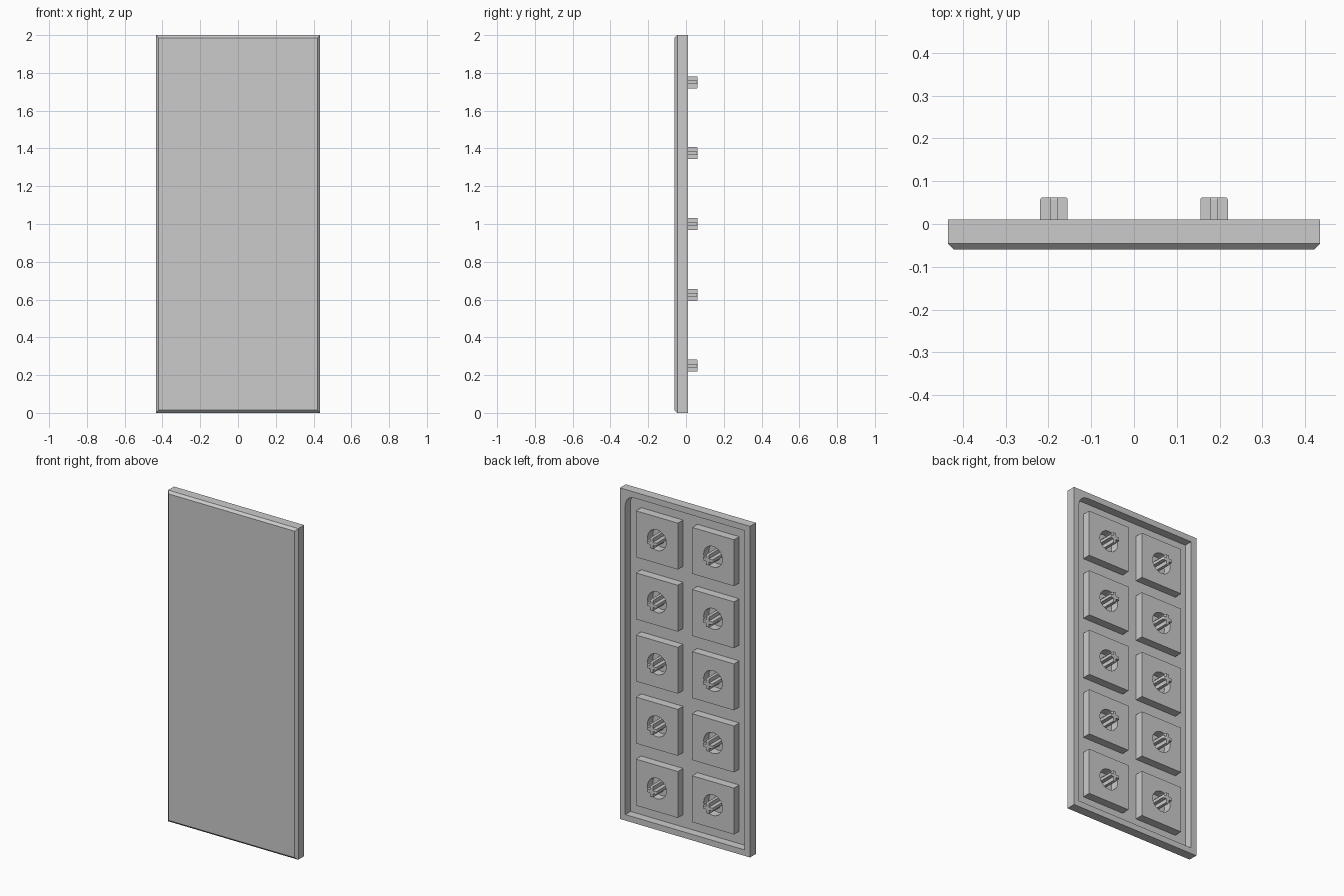
import bpy, bmesh
from math import sin, cos, pi

if "Cube" in bpy.data.objects:
    bpy.data.objects.remove(bpy.data.objects["Cube"])

grey = bpy.data.materials.new("plain_grey")
grey.use_nodes = True
grey.diffuse_color = (0.6, 0.6, 0.6, 1)
grey.node_tree.nodes["Principled BSDF"].inputs["Base Color"].default_value = (0.6, 0.6, 0.6, 1)

W, H = 0.435, 2.0
FRONT, BACK, FLOOR = -0.06, 0.01, -0.04
CHAMFER, RIM, CORNER = 0.014, 0.036, 0.06
PAD, HOLE, STEM, ARM = 0.14, 0.0625, 0.032, 0.009


def finish(name, bm):
    bmesh.ops.recalc_face_normals(bm, faces=bm.faces)
    mesh = bpy.data.meshes.new(name)
    bm.to_mesh(mesh)
    bm.free()
    mesh.materials.append(grey)
    obj = bpy.data.objects.new(name, mesh)
    bpy.context.collection.objects.link(obj)
    return obj


def prism(outline, y0, y1):
    """Extrude an (x, z) outline from y0 to y1."""
    bm = bmesh.new()
    face = bm.faces.new([bm.verts.new((x, y0, z)) for x, z in outline])
    ext = bmesh.ops.extrude_face_region(bm, geom=[face])["geom"]
    for v in ext:
        if isinstance(v, bmesh.types.BMVert):
            v.co.y = y1
    return bm


def rect(x0, x1, z0, z1):
    return [(x0, z0), (x1, z0), (x1, z1), (x0, z1)]


def arc(cx, cz, r, start, end, n):
    return [(cx + r * cos(start + (end - start) * i / n),
             cz + r * sin(start + (end - start) * i / n)) for i in range(n + 1)]


def cut(obj, cutter):
    mod = obj.modifiers.new("cut", "BOOLEAN")
    mod.operation, mod.solver, mod.object = "DIFFERENCE", "EXACT", cutter
    bpy.context.view_layer.objects.active = obj
    bpy.ops.object.modifier_apply(modifier=mod.name)
    bpy.data.objects.remove(cutter)


# Panel with a chamfered front border
bm = prism(rect(-W, W, 0, H), FRONT, BACK)
front_edges = [e for e in bm.edges if all(v.co.y < FRONT + 0.001 for v in e.verts)]
bmesh.ops.bevel(bm, geom=front_edges, offset=CHAMFER, segments=1, affect="EDGES")
panel = finish("panel", bm)

# Shallow tray in the back, with one rounded upper corner
ix, top = W - RIM, H - RIM
tray = [(-ix, RIM), (ix, RIM)] + arc(ix - CORNER, top - CORNER, CORNER, 0, pi / 2, 8) + [(-ix, top)]
cut(panel, finish("tray_cutter", prism(tray, FLOOR, BACK + 0.05)))

# Grid of square pads, each with a round socket and a cross-shaped stem
for col, x in (("left", 0.1875), ("right", -0.1875)):
    for row in range(5):
        z = 0.25 + row * 0.375
        pad = finish(f"pad_{col}_{row + 1}",
                     prism(rect(x - PAD, x + PAD, z - PAD, z + PAD), FLOOR, BACK))
        ring = arc(x, z, HOLE, 0, 2 * pi, 32)[:-1]
        cut(pad, finish("socket_cutter", prism(ring, FLOOR - 0.05, BACK + 0.05)))
        bpy.ops.object.select_all(action="DESELECT")
        pad.select_set(True)
        bpy.ops.object.shade_smooth_by_angle()

        cross = []
        for c, s in ((1, 0), (0, 1), (-1, 0), (0, -1)):
            for u, v in ((ARM, -ARM), (STEM, -ARM), (STEM, ARM)):
                cross.append((x + u * c - v * s, z + u * s + v * c))
        bm = prism(cross, FLOOR, 0.062)
        tips = [e for e in bm.edges
                if all(v.co.y > 0.06 and max(abs(v.co.x - x), abs(v.co.z - z)) > STEM - 0.001
                       for v in e.verts)]
        bmesh.ops.bevel(bm, geom=tips, offset=0.005, segments=3, profile=0.5, affect="EDGES")
        finish(f"stem_{col}_{row + 1}", bm)
